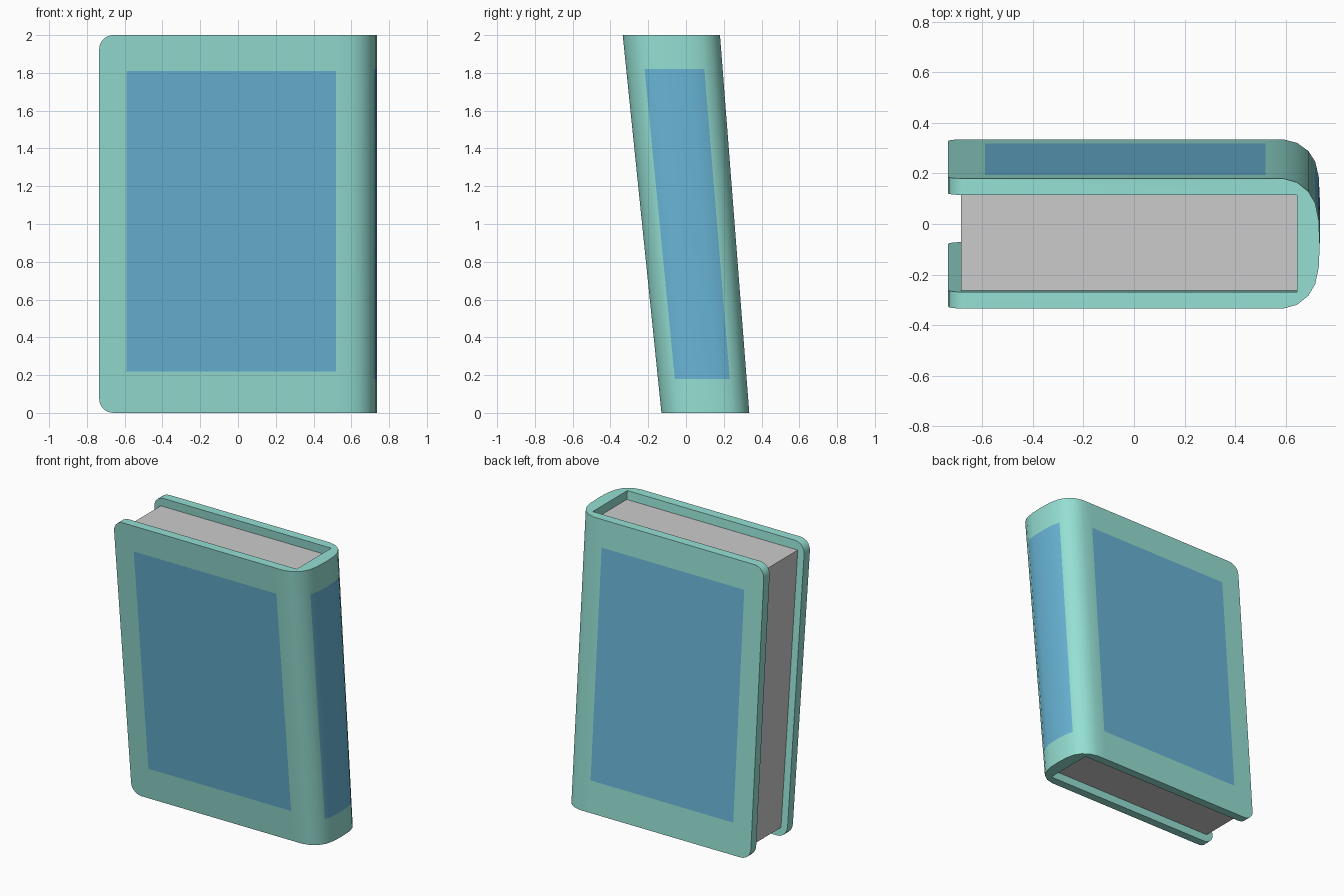
import bpy, bmesh

if "Cube" in bpy.data.objects:
    bpy.data.objects.remove(bpy.data.objects["Cube"])


def material(name, color):
    m = bpy.data.materials.new(name)
    m.diffuse_color = (*color, 1)
    m.use_nodes = True
    m.node_tree.nodes["Principled BSDF"].inputs["Base Color"].default_value = m.diffuse_color
    return m


def lean(x, v, z):
    """Place depth fraction v (0 front, 1 back) on the leaning, slightly widening book."""
    front, back = -0.13 - 0.1025 * z, 0.335 - 0.0775 * z
    return (x, front + (back - front) * v, z)


def extrude_profile(name, profile, rows):
    """Closed (x, v) profile swept up through the z rows, with capped ends."""
    bm = bmesh.new()
    rings = [[bm.verts.new(lean(x, v, z)) for x, v in profile] for z in rows]
    n = len(profile)
    for a, b in zip(rings, rings[1:]):
        for i in range(n):
            j = (i + 1) % n
            bm.faces.new((a[i], a[j], b[j], b[i]))
    bm.faces.new(rings[0][::-1])
    bm.faces.new(rings[-1])
    bm.normal_update()
    mesh = bpy.data.meshes.new(name)
    obj = bpy.data.objects.new(name, mesh)
    bpy.context.collection.objects.link(obj)
    return obj, bm


LEFT, P0, P1 = -0.735, -0.59, 0.52
PAGE_R, T = 0.645, 0.127

# Cover: U-shaped section with a rounded spine
half = [(LEFT, 0), (P0, 0), (P1, 0), (0.59, 0), (0.645, 0.03),
        (0.69, 0.10), (0.717, 0.19), (0.731, 0.32)]
outer = half + [(0.735, 0.5)] + [(x, 1 - v) for x, v in reversed(half)]
inner = [(LEFT, 1 - T), (PAGE_R, 1 - T), (PAGE_R, T), (LEFT, T)]
cover, bm = extrude_profile("cover", outer + inner,
                            [0, 0.18, 0.22, 1.81, 1.82, 2])

# Inset colour panels on front, back and spine
for f in bm.faces:
    c = f.calc_center_median()
    outward = abs(f.normal.y) > 0.9
    y_in, y_out = lean(0, T / 2, c.z)[1], lean(0, 1 - T / 2, c.z)[1]
    on_board = outward and P0 < c.x < P1 and (c.y < y_in or c.y > y_out)
    if on_board and 0.22 < c.z < 1.81:
        f.material_index = 1
    if min(v.co.x for v in f.verts) > 0.71 and 0.18 < c.z < 1.82 and abs(f.normal.z) < 0.5:
        f.material_index = 1

# Rounded free corners of both boards
corners = [e for e in bm.edges
           if all(abs(v.co.x - LEFT) < 1e-4 for v in e.verts)
           and abs(e.verts[0].co.z - e.verts[1].co.z) < 1e-4
           and (e.verts[0].co.z < 0.01 or e.verts[0].co.z > 1.99)]
bmesh.ops.bevel(bm, geom=corners, offset=0.075, segments=5, profile=0.5, affect='EDGES')
bm.to_mesh(cover.data)
bm.free()
cover.data.materials.append(material("cover_teal", (0.30, 0.74, 0.65)))
cover.data.materials.append(material("panel_blue", (0.14, 0.46, 0.67)))

# Page block, recessed at top, bottom and fore edge
pages, bm = extrude_profile("pages", [(-0.685, T), (PAGE_R, T), (PAGE_R, 1 - T), (-0.685, 1 - T)],
                            [0.06, 1.94])
bm.to_mesh(pages.data)
bm.free()

bpy.ops.object.select_all(action='DESELECT')
cover.select_set(True)
bpy.context.view_layer.objects.active = cover
bpy.ops.object.shade_smooth_by_angle(angle=0.6)
